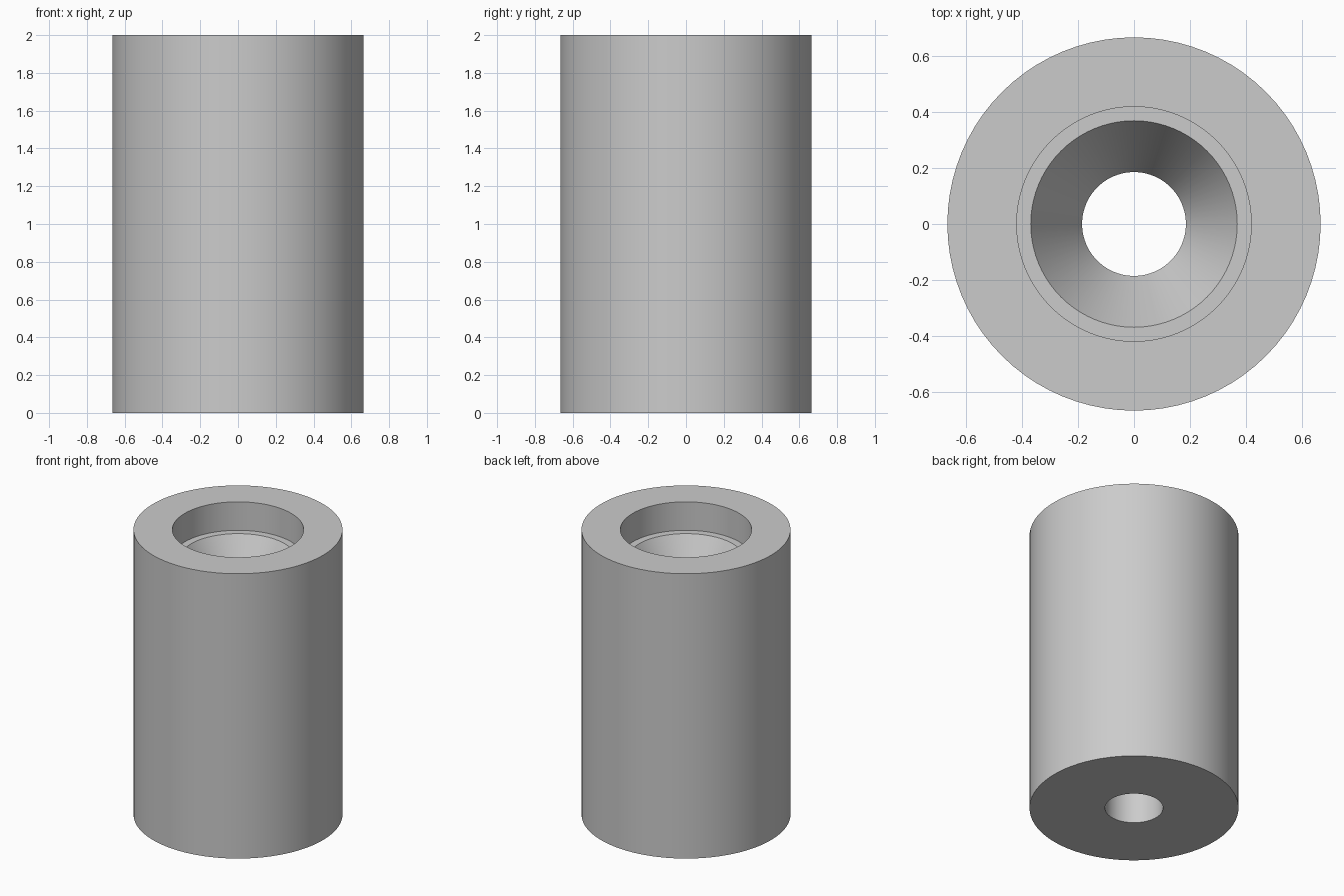
import bpy, bmesh, math

cube = bpy.data.objects.get("Cube")
if cube:
    bpy.data.objects.remove(cube, do_unlink=True)

grey = bpy.data.materials.new("light_grey")
grey.use_nodes = True
grey.diffuse_color = (0.6, 0.6, 0.6, 1)
grey.node_tree.nodes["Principled BSDF"].inputs["Base Color"].default_value = (0.6, 0.6, 0.6, 1)

SEGMENTS = 80
HEIGHT = 2.0
OUTER, BORE, LEDGE, HOLE = 0.665, 0.418, 0.368, 0.185
LEDGE_Z = HEIGHT - 0.2
CONE_Z = LEDGE_Z - (LEDGE - HOLE) * math.tan(math.radians(60))

# Closed section (radius, height): outer wall, counterbore, ledge, cone, through hole
section = [(OUTER, 0), (OUTER, HEIGHT), (BORE, HEIGHT), (BORE, LEDGE_Z),
           (LEDGE, LEDGE_Z), (HOLE, CONE_Z), (HOLE, 0)]

# Revolve the section into a solid sleeve
bm = bmesh.new()
rings = []
for radius, z in section:
    ring = []
    for i in range(SEGMENTS):
        a = math.tau * i / SEGMENTS
        ring.append(bm.verts.new((radius * math.cos(a), radius * math.sin(a), z)))
    rings.append(ring)
for k, lower in enumerate(rings):
    upper = rings[(k + 1) % len(rings)]
    for i in range(SEGMENTS):
        j = (i + 1) % SEGMENTS
        bm.faces.new((lower[i], lower[j], upper[j], upper[i]))
bmesh.ops.recalc_face_normals(bm, faces=bm.faces)

mesh = bpy.data.meshes.new("spacer_sleeve")
bm.to_mesh(mesh)
bm.free()
mesh.materials.append(grey)
sleeve = bpy.data.objects.new("spacer_sleeve", mesh)
bpy.context.collection.objects.link(sleeve)

# Smooth walls with crisp rims
bpy.ops.object.select_all(action="DESELECT")
sleeve.select_set(True)
bpy.context.view_layer.objects.active = sleeve
bpy.ops.object.shade_smooth_by_angle(angle=math.radians(25))
